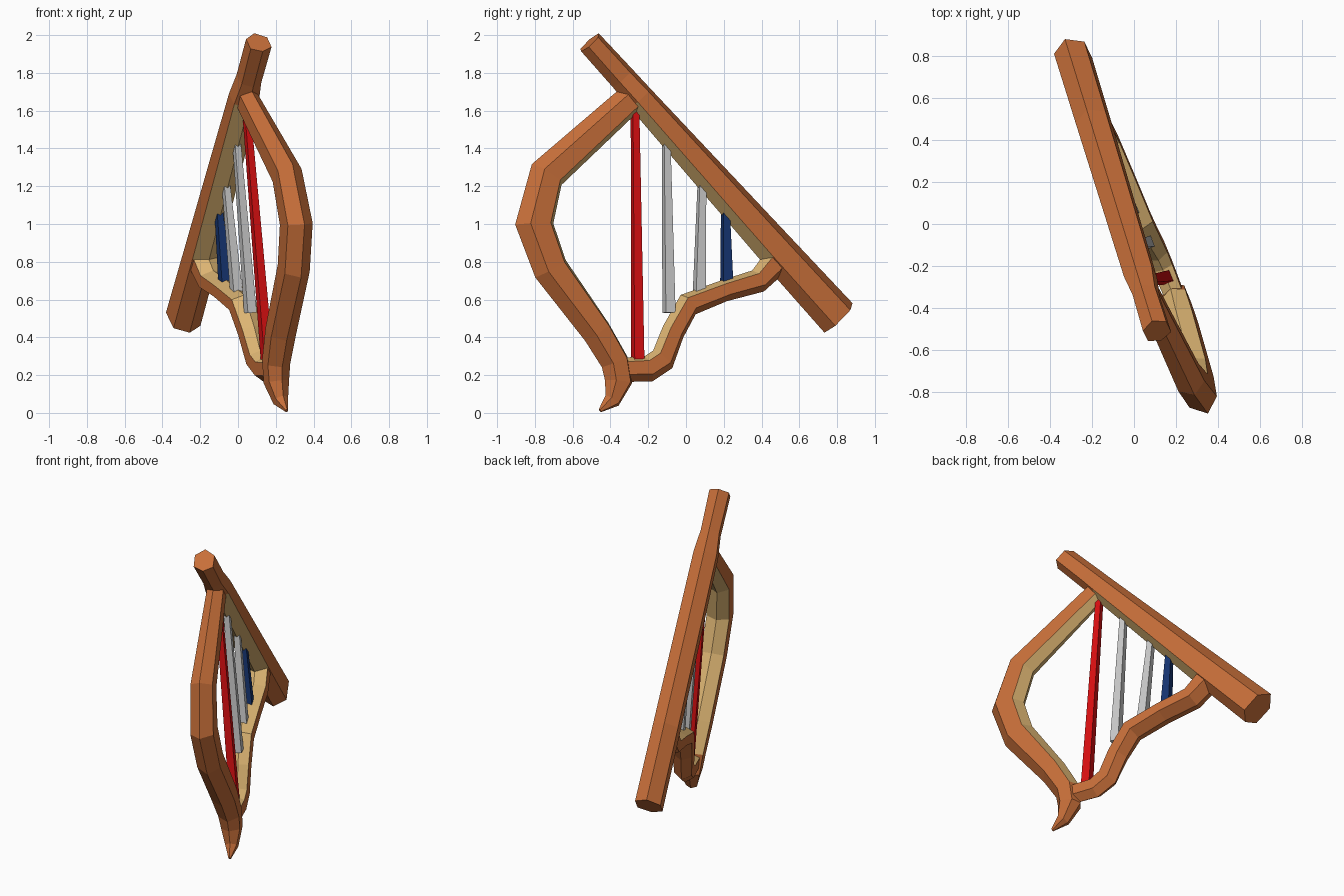
import bpy, bmesh
from mathutils import Vector

if "Cube" in bpy.data.objects:
    bpy.data.objects.remove(bpy.data.objects["Cube"])

def material(name, rgb):
    m = bpy.data.materials.new(name)
    m.diffuse_color = (*rgb, 1)
    m.use_nodes = True
    m.node_tree.nodes["Principled BSDF"].inputs["Base Color"].default_value = m.diffuse_color
    return m

WOOD = material("orange wood", (0.58, 0.16, 0.042))
CREAM = material("cream inner wood", (0.72, 0.46, 0.17))
RED = material("red string", (0.72, 0.005, 0.006))
GREY = material("pale grey string", (0.6, 0.6, 0.6))
BLUE = material("blue string", (0.008, 0.036, 0.17))

# The whole harp lies in one leaning plane
N = Vector((1, 0.402, 0.0876)).normalized()
def on_plane(y, z):
    return Vector((0.076 - 0.402 * y - 0.0876 * z, y, z))

# Cross-sections as (outward, sideways); frame faces 2 and 3 look into the opening
FRAME = [(.107, 0), (.05, .071), (-.06, .07), (-.1, 0), (-.06, -.07), (.05, -.071)]
STRING = [(.024, .022), (-.024, .022), (-.024, -.022), (.024, -.022)]

def sweep(name, path, section, mats, inner=(0, 0)):
    """path: (y, z, scale outward, scale sideways); inner: range of segments with cream inside"""
    bm = bmesh.new()
    pts = [on_plane(p[0], p[1]) for p in path]
    rings = []
    for i, p in enumerate(pts):
        a = (p - pts[i - 1]).normalized() if i else (pts[1] - p).normalized()
        b = (pts[i + 1] - p).normalized() if i < len(pts) - 1 else a
        t = (a + b).normalized()
        out = t.cross(N).normalized() / max(t.dot(a), 0.7)
        s, w = path[i][2], path[i][3]
        rings.append([bm.verts.new(p + out * r * s + N * m * w) for r, m in section])
    k = len(section)
    for i in range(len(rings) - 1):
        for j in range(k):
            f = bm.faces.new((rings[i][j], rings[i][(j + 1) % k],
                              rings[i + 1][(j + 1) % k], rings[i + 1][j]))
            if inner[0] <= i < inner[1] and j in (2, 3):
                f.material_index = 1
    bm.faces.new(rings[0])
    bm.faces.new(rings[-1])
    bmesh.ops.recalc_face_normals(bm, faces=bm.faces)
    me = bpy.data.meshes.new(name)
    bm.to_mesh(me)
    bm.free()
    for m in mats:
        me.materials.append(m)
    ob = bpy.data.objects.new(name, me)
    bpy.context.collection.objects.link(ob)

# Straight back beam, bottom to top
sweep("back_beam", [(.805, .50, 1.1, 1.1), (.475, .862, 1.02, 1.08), (-.25, 1.67, .76, 1.0),
                    (-.34, 1.773, .72, .8), (-.51, 1.96, .68, .85)],
      FRAME, [WOOD, CREAM], (1, 2))

# Curved front column ending in a pointed foot
sweep("front_column", [(-.27, 1.68, .75, .7), (-.735, 1.26, .92, .95), (-.80, 1.0, 1, 1),
                       (-.715, .765, .95, 1), (-.47, .43, .8, 1), (-.375, .27, .75, .9),
                       (-.355, .165, .72, .8), (-.39, .065, .42, .5), (-.455, .012, .1, .1)],
      FRAME, [WOOD, CREAM], (0, 5))

# Curved lower arm joining column to beam
sweep("lower_arm", [(-.34, .23, .62, .65), (-.2, .235, .65, .7), (-.125, .285, .65, .75),
                    (-.07, .43, .62, .85), (.01, .575, .6, .95), (.2, .648, .55, 1),
                    (.38, .70, .6, 1), (.45, .775, .7, 1), (.52, .86, .6, .9)],
      FRAME, [WOOD, CREAM], (0, 8))

# Strings, top to bottom
for name, top, bottom, mat in (
        ("red_string", (-.27, 1.62), (-.255, .28), RED),
        ("long_grey_string", (-.105, 1.45), (-.09, .53), GREY),
        ("short_grey_string", (.085, 1.24), (.07, .62), GREY),
        ("blue_string", (.208, 1.1), (.216, .68), BLUE)):
    sweep(name, [(*top, .75, .75), (*bottom, 1.15, 1.15)], STRING, [mat])
